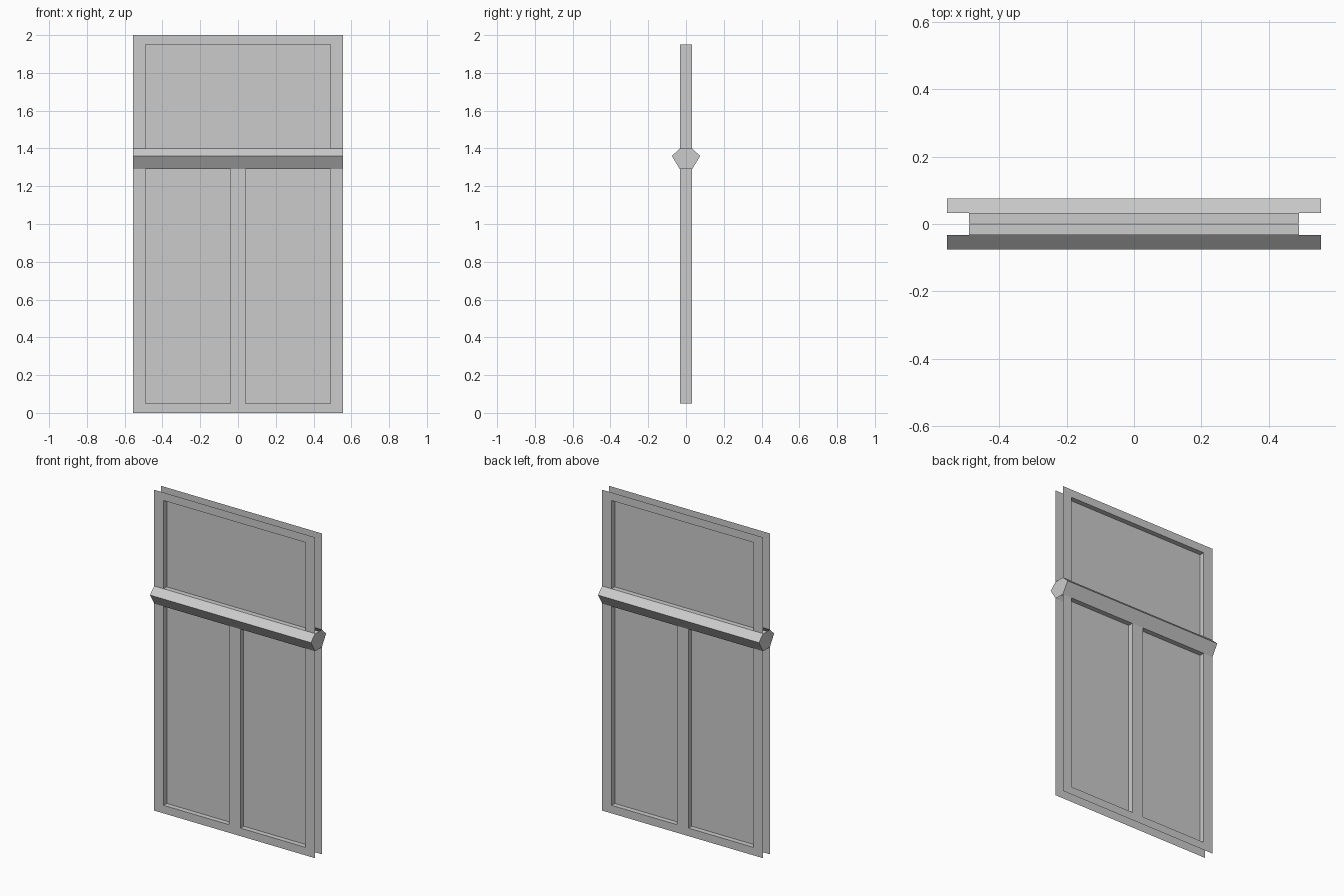
import bpy
from mathutils import Vector

if "Cube" in bpy.data.objects:
    bpy.data.objects.remove(bpy.data.objects["Cube"])

grey = bpy.data.materials.new("plain_grey")
grey.diffuse_color = (0.6, 0.6, 0.6, 1)
grey.use_nodes = True
grey.node_tree.nodes["Principled BSDF"].inputs["Base Color"].default_value = grey.diffuse_color

W, T = 0.555, 0.0325          # half width, half thickness
Z_LOW, Z_TOP = 1.29, 1.40     # rail band
# recessed panels: x0, x1, z0, z1
PANELS = [(-0.49, -0.04, 0.05, Z_LOW),
          (0.04, 0.49, 0.05, Z_LOW),
          (-0.49, 0.49, Z_TOP, 1.95)]


def make(name, polys):
    """polys: list of (points, direction the face should point in)."""
    verts, faces = [], []
    for pts, want in polys:
        p = [Vector(q) for q in pts]
        n = (p[1] - p[0]).cross(p[2] - p[1])
        if n.dot(Vector(want)) < 0:
            p.reverse()
        faces.append(range(len(verts), len(verts) + len(p)))
        verts += p
    me = bpy.data.meshes.new(name)
    me.from_pydata(verts, [], [list(f) for f in faces])
    me.materials.append(grey)
    ob = bpy.data.objects.new(name, me)
    bpy.context.collection.objects.link(ob)


def upright(x0, x1, z0, z1, y):
    return [(x0, y, z0), (x1, y, z0), (x1, y, z1), (x0, y, z1)]


for side, s in (("front", -1), ("back", 1)):
    out = (0, s, 0)
    # flat frame sheet around the panels
    strips = [(-W, W, 0, 0.05), (-W, W, 1.95, 2),
              (-W, -0.49, 0.05, Z_LOW), (0.49, W, 0.05, Z_LOW),
              (-0.04, 0.04, 0.05, Z_LOW),
              (-W, -0.49, Z_TOP, 1.95), (0.49, W, Z_TOP, 1.95)]
    make(side + "_frame", [(upright(*r, s * T), out) for r in strips])

    # recessed panels with their edge walls
    for i, (x0, x1, z0, z1) in enumerate(PANELS):
        a, b = s * T, s * 0.001
        polys = [(upright(x0, x1, z0, z1, b), out)]
        for x, d in ((x0, 1), (x1, -1)):
            polys.append(([(x, a, z0), (x, b, z0), (x, b, z1), (x, a, z1)], (d, 0, 0)))
        for z, d in ((z0, 1), (z1, -1)):
            polys.append(([(x0, a, z), (x1, a, z), (x1, b, z), (x0, b, z)], (0, 0, d)))
        make(f"{side}_panel_{i + 1}", polys)

# cross rail: pointed ledge on both sides with closed ends
tip, zt = 0.075, 1.36
rail = []
for s in (-1, 1):
    for z, d in ((Z_TOP, 1), (Z_LOW, -1)):
        rail.append(([(-W, s * T, z), (W, s * T, z), (W, s * tip, zt), (-W, s * tip, zt)],
                     (0, s, d)))
    rail.append(([(s * W, y, z) for y, z in ((-T, Z_LOW), (T, Z_LOW), (tip, zt),
                                             (T, Z_TOP), (-T, Z_TOP), (-tip, zt))],
                 (s, 0, 0)))
make("cross_rail", rail)
